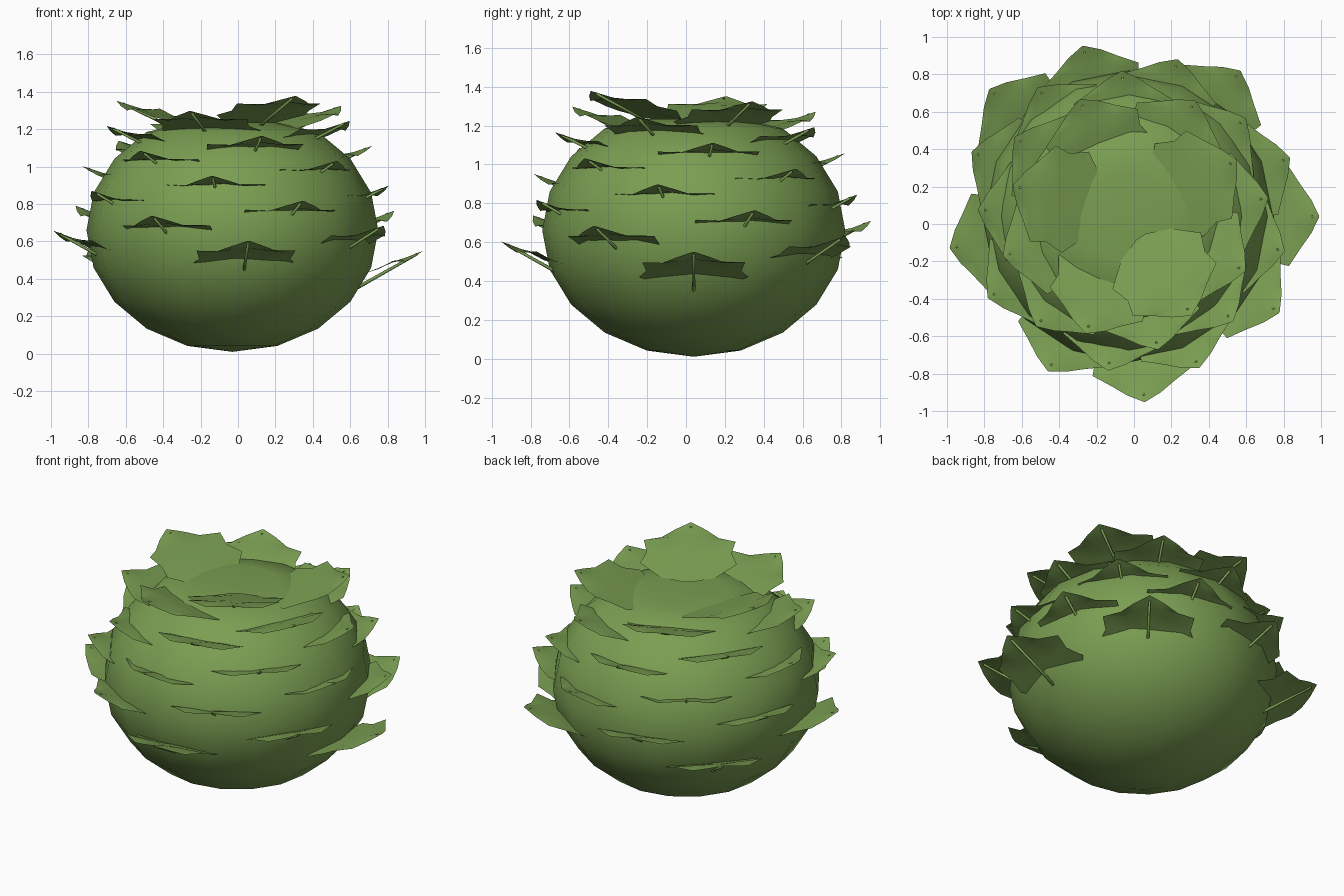
import bpy, bmesh, math
from mathutils import Vector, Matrix

cube = bpy.data.objects.get("Cube")
if cube:
    bpy.data.objects.remove(cube, do_unlink=True)

CENTRE = Vector((-0.03, 0.04, 0.0))
LEAF_COUNT = 32

green = bpy.data.materials.new("leaf_green")
green.use_nodes = True
green.diffuse_color = (0.195, 0.342, 0.084, 1)
green.node_tree.nodes["Principled BSDF"].inputs["Base Color"].default_value = green.diffuse_color


def finish(bm, name):
    """Turn a bmesh into a smooth, coloured mesh datablock."""
    bmesh.ops.recalc_face_normals(bm, faces=bm.faces)
    for f in bm.faces:
        f.smooth = True
    mesh = bpy.data.meshes.new(name)
    bm.to_mesh(mesh)
    bm.free()
    mesh.materials.append(green)
    return mesh


def place(mesh, name, matrix):
    ob = bpy.data.objects.new(name, mesh)
    ob.matrix_world = matrix
    bpy.context.collection.objects.link(ob)


# Round body, slightly flattened, with a shallow dimple at the top
bm = bmesh.new()
bmesh.ops.create_uvsphere(bm, u_segments=16, v_segments=10, radius=1)
for v in bm.verts:
    h = v.co.z
    v.co = Vector((v.co.x * 0.78, v.co.y * 0.78, 0.66 + h * 0.65))
    if h > 0.99:
        v.co.z = 1.2
    elif h > 0.9:
        v.co.z = 1.235
place(finish(bm, "body"), "body", Matrix.Translation(CENTRE))

# Leaf blade: lobed outline as (distance behind tip, half width, edge height)
outline = [(0, 0.004, 0), (0.05, 0.09, -0.012), (0.11, 0.165, -0.02),
           (0.17, 0.265, 0.008), (0.26, 0.245, -0.005), (0.36, 0.28, 0),
           (0.47, 0.16, -0.01), (0.52, 0.03, 0)]
bm = bmesh.new()
rows = []
for back, half, lift in outline:
    rows.append([bm.verts.new((-back, half * side, lift * abs(side)))
                 for side in (-1, -0.5, 0, 0.5, 1)])
for a, b in zip(rows, rows[1:]):
    for k in range(len(a) - 1):
        bm.faces.new((a[k], b[k], b[k + 1], a[k + 1]))
blade_mesh = finish(bm, "leaf_blade")

# Thin stem under the blade, its tip just piercing the surface
start, end = Vector((-0.035, 0, -0.004)), Vector((-0.45, 0, -0.065))
axis = end - start
bm = bmesh.new()
bmesh.ops.create_cone(bm, cap_ends=True, segments=6, radius1=0.007, radius2=0.01,
                      depth=axis.length)
turn = axis.to_track_quat('Z', 'Y').to_matrix().to_4x4()
bmesh.ops.transform(bm, matrix=Matrix.Translation((start + end) / 2) @ turn, verts=bm.verts)
stem_mesh = finish(bm, "leaf_stem")

# Leaves wind up the body in a golden-angle spiral
for i in range(LEAF_COUNT):
    angle = math.radians(137.5 * i)
    slope = math.radians(21 - 0.15 * i)
    radius = 1.02 - 0.0127 * i
    tip = CENTRE + Vector((radius * math.cos(angle), radius * math.sin(angle), 0.55 + 0.0267 * i))
    m = (Matrix.Translation(tip) @ Matrix.Rotation(angle, 4, 'Z')
         @ Matrix.Rotation(-slope, 4, 'Y'))
    place(blade_mesh, f"leaf_blade_{i + 1}", m)
    place(stem_mesh, f"leaf_stem_{i + 1}", m)
